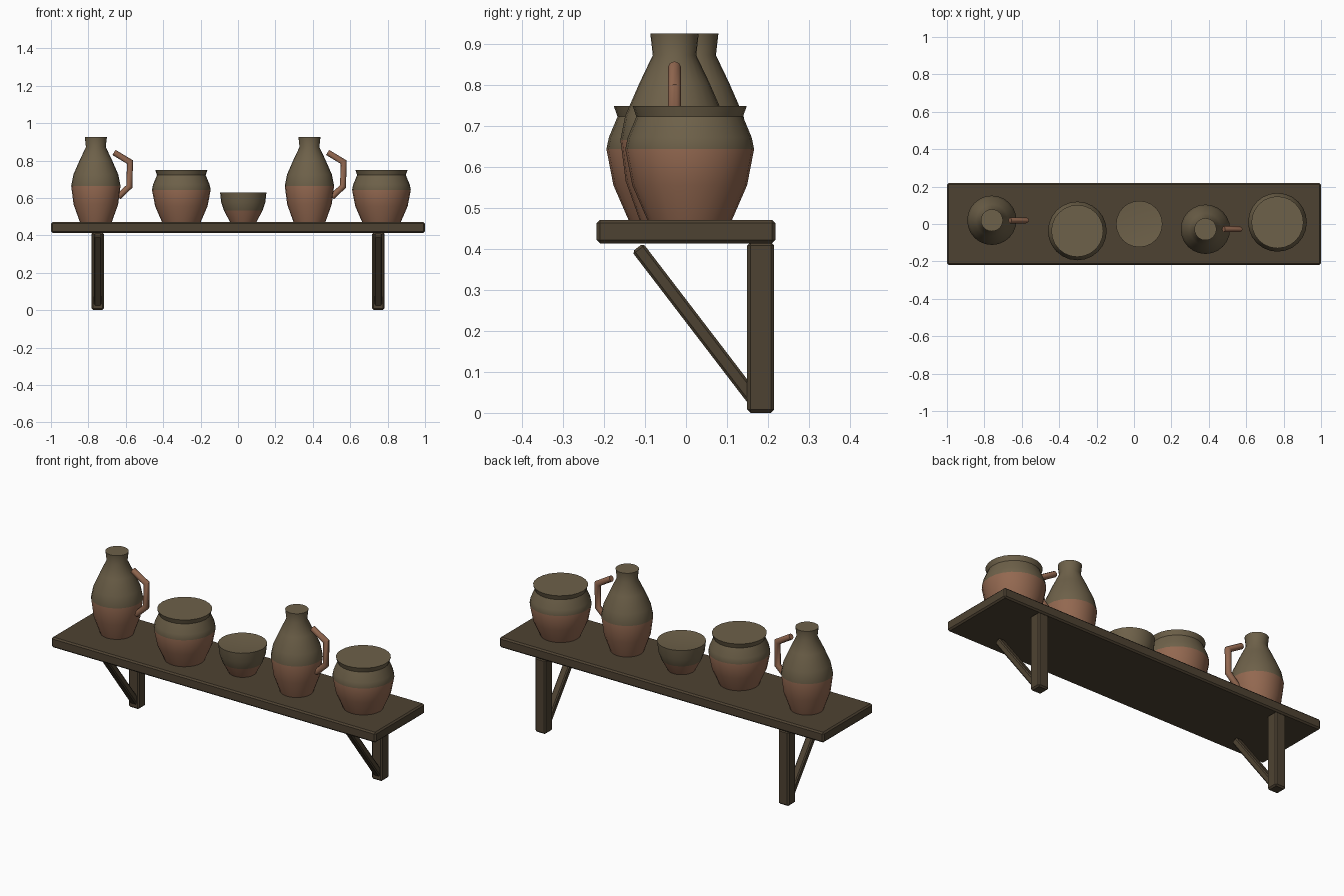
import bpy, bmesh, math
from mathutils import Vector

if "Cube" in bpy.data.objects:
    bpy.data.objects.remove(bpy.data.objects["Cube"])


def material(name, rgb):
    m = bpy.data.materials.new(name)
    m.diffuse_color = (*rgb, 1)
    m.use_nodes = True
    m.node_tree.nodes["Principled BSDF"].inputs["Base Color"].default_value = m.diffuse_color
    return m


wood = material("dark wood", (0.076, 0.055, 0.032))
glaze = material("olive glaze", (0.155, 0.119, 0.067))
clay = material("brown clay", (0.29, 0.138, 0.08))


def finish(name, bm, mats, angle=35):
    bmesh.ops.recalc_face_normals(bm, faces=bm.faces)
    me = bpy.data.meshes.new(name)
    bm.to_mesh(me)
    bm.free()
    for m in mats:
        me.materials.append(m)
    ob = bpy.data.objects.new(name, me)
    bpy.context.collection.objects.link(ob)
    bpy.ops.object.select_all(action='DESELECT')
    ob.select_set(True)
    bpy.context.view_layer.objects.active = ob
    bpy.ops.object.shade_smooth_by_angle(angle=math.radians(angle))
    return ob


def beam(name, size, loc, bevel, tilt=0):
    bm = bmesh.new()
    bmesh.ops.create_cube(bm, size=1)
    for v in bm.verts:
        v.co = Vector((v.co.x * size[0], v.co.y * size[1], v.co.z * size[2]))
    bmesh.ops.bevel(bm, geom=bm.edges[:], offset=bevel, segments=1, affect='EDGES')
    ob = finish(name, bm, [wood], 20)
    ob.location = loc
    ob.rotation_euler.x = tilt
    return ob


def vessel(name, x, y, profile, split, dip=0.0, sides=24):
    """Lathe a profile of (radius, height); clay below split, glaze above."""
    bm = bmesh.new()
    rings = [[bm.verts.new((x + r * math.cos(2 * math.pi * i / sides),
                            y + r * math.sin(2 * math.pi * i / sides), z))
              for i in range(sides)] for r, z in profile]
    for a, b in zip(rings, rings[1:]):
        for i in range(sides):
            j = (i + 1) % sides
            f = bm.faces.new((a[i], a[j], b[j], b[i]))
            f.material_index = 0 if f.calc_center_median().z < split else 1
    bm.faces.new(rings[0])
    top = bm.verts.new((x, y, profile[-1][1] - dip))
    for i in range(sides):
        f = bm.faces.new((rings[-1][i], rings[-1][(i + 1) % sides], top))
        f.material_index = 1
    return finish(name, bm, [clay, glaze])


def handle(name, x, y):
    """Bent tube swept along an open path in the xz plane."""
    pts = [Vector((x + px, y, pz)) for px, pz in
           ((0.097, 0.843), (0.182, 0.792), (0.180, 0.662), (0.120, 0.605))]
    bm = bmesh.new()
    n, rad, rings = 8, 0.016, []
    for k, p in enumerate(pts):
        d0 = (p - pts[k - 1]).normalized() if k else (pts[1] - p).normalized()
        d1 = (pts[k + 1] - p).normalized() if k < len(pts) - 1 else d0
        t = (d0 + d1).normalized()
        side = Vector((0, 1, 0)).cross(t) / max(t.dot(d0), 0.5)
        rings.append([bm.verts.new(p + rad * (math.cos(2 * math.pi * i / n) * side
                      + math.sin(2 * math.pi * i / n) * Vector((0, 1, 0))))
                      for i in range(n)])
    for a, b in zip(rings, rings[1:]):
        for i in range(n):
            j = (i + 1) % n
            bm.faces.new((a[i], a[j], b[j], b[i]))
    bm.faces.new(rings[0])
    bm.faces.new(rings[-1])
    return finish(name, bm, [clay], 50)


# Shelf board
beam("shelf_board", (2.0, 0.436, 0.057), (0, 0, 0.442), 0.008)

# Brackets: upright post and diagonal brace at each end
for side, x in (("left", -0.75), ("right", 0.75)):
    beam(side + "_post", (0.065, 0.066, 0.416), (x, 0.182, 0.208), 0.008)
    a, b = Vector((x, -0.118, 0.403)), Vector((x, 0.172, 0.024))
    d = b - a
    beam(side + "_brace", (0.042, 0.034, d.length), (a + b) / 2, 0.006,
         math.atan2(-d.y, d.z))

# Jugs with handles
jug = [(0.085, 0.47), (0.119, 0.565), (0.132, 0.665), (0.120, 0.725),
       (0.085, 0.805), (0.053, 0.872), (0.059, 0.925)]
for side, x, y in (("left", -0.76, 0.02), ("right", 0.382, -0.028)):
    vessel(side + "_jug", x, y, jug, 0.665)
    handle(side + "_jug_handle", x, y)

# Wide pots
pot = [(0.103, 0.47), (0.140, 0.555), (0.157, 0.643), (0.151, 0.672),
       (0.130, 0.722), (0.139, 0.748)]
vessel("left_pot", -0.303, -0.037, pot, 0.643)
vessel("right_pot", 0.767, 0.009, pot, 0.643)

# Small bowl
bowl = [(0.070, 0.47), (0.103, 0.532), (0.118, 0.577), (0.124, 0.630)]
vessel("bowl", 0.028, 0.0, bowl, 0.532, dip=0.012)
